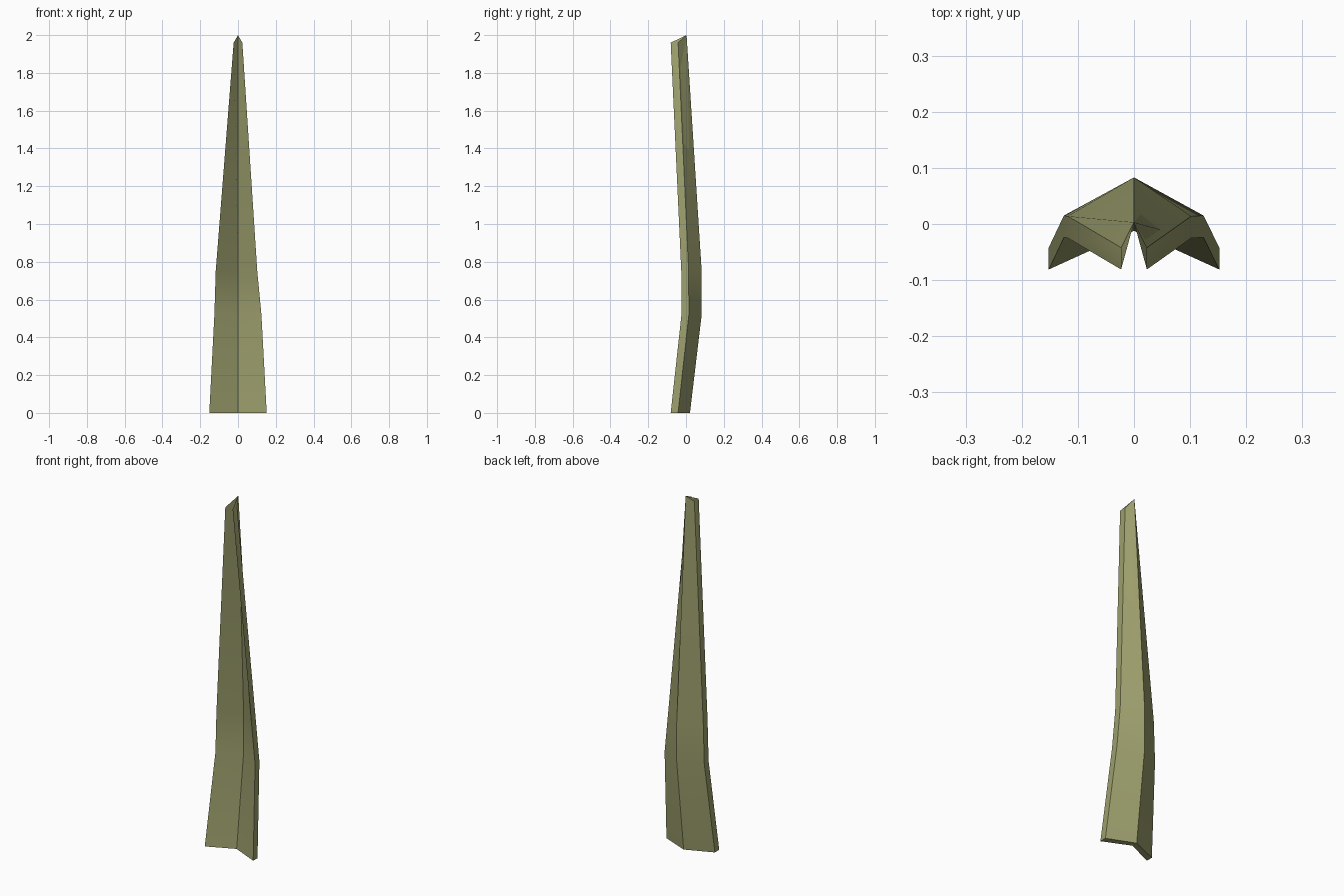
import bpy, bmesh

if "Cube" in bpy.data.objects:
    bpy.data.objects.remove(bpy.data.objects["Cube"])

# one olive green for the whole blade
green = bpy.data.materials.new("olive green")
green.diffuse_color = (0.33, 0.34, 0.15, 1)
green.use_nodes = True
green.node_tree.nodes["Principled BSDF"].inputs["Base Color"].default_value = green.diffuse_color

# cross-sections: z, left half width, right half width, y of back edge, y of back ridge
SECTIONS = [
    (0.00, 0.152, 0.152, -0.042, 0.021),
    (0.52, 0.125, 0.124, 0.015, 0.083),
    (0.75, 0.118, 0.102, 0.014, 0.083),
]
THICK = 0.039
RIDGE_THICK = 0.033

bm = bmesh.new()

# V-shaped rings: left back, ridge back, right back, right front, ridge front, left front
rings = []
for z, wl, wr, ye, yr in SECTIONS:
    pts = [(-wl, ye), (0, yr), (wr, ye),
           (wr, ye - THICK), (0, yr - RIDGE_THICK), (-wl, ye - THICK)]
    rings.append([bm.verts.new((x, y, z)) for x, y in pts])

# pointed end: front and back ridges meet in one point
tip = bm.verts.new((0, 0.003, 2.0))
w, z, ye = 0.023, 1.96, -0.042
lb, rb, rf, lf = [bm.verts.new(p) for p in
                  ((-w, ye, z), (w, ye, z), (w, ye - THICK, z), (-w, ye - THICK, z))]
rings.append([lb, tip, rb, rf, tip, lf])

# walls between neighbouring rings
for a, b in zip(rings, rings[1:]):
    for i in range(6):
        j = (i + 1) % 6
        loop = [a[i], a[j], b[j], b[i]]
        bm.faces.new(list(dict.fromkeys(loop)))

# end caps, each half separately
r = rings[0]
bm.faces.new((r[0], r[1], r[4], r[5]))
bm.faces.new((r[1], r[2], r[3], r[4]))
bm.faces.new((lb, tip, lf))
bm.faces.new((tip, rb, rf))
bmesh.ops.recalc_face_normals(bm, faces=bm.faces)

mesh = bpy.data.meshes.new("leaf_blade")
bm.to_mesh(mesh)
bm.free()
mesh.materials.append(green)
blade = bpy.data.objects.new("leaf_blade", mesh)
bpy.context.collection.objects.link(blade)

# soft bend along the length, crisp ridge and rims
bpy.context.view_layer.objects.active = blade
blade.select_set(True)
bpy.ops.object.shade_smooth_by_angle(angle=0.5)
